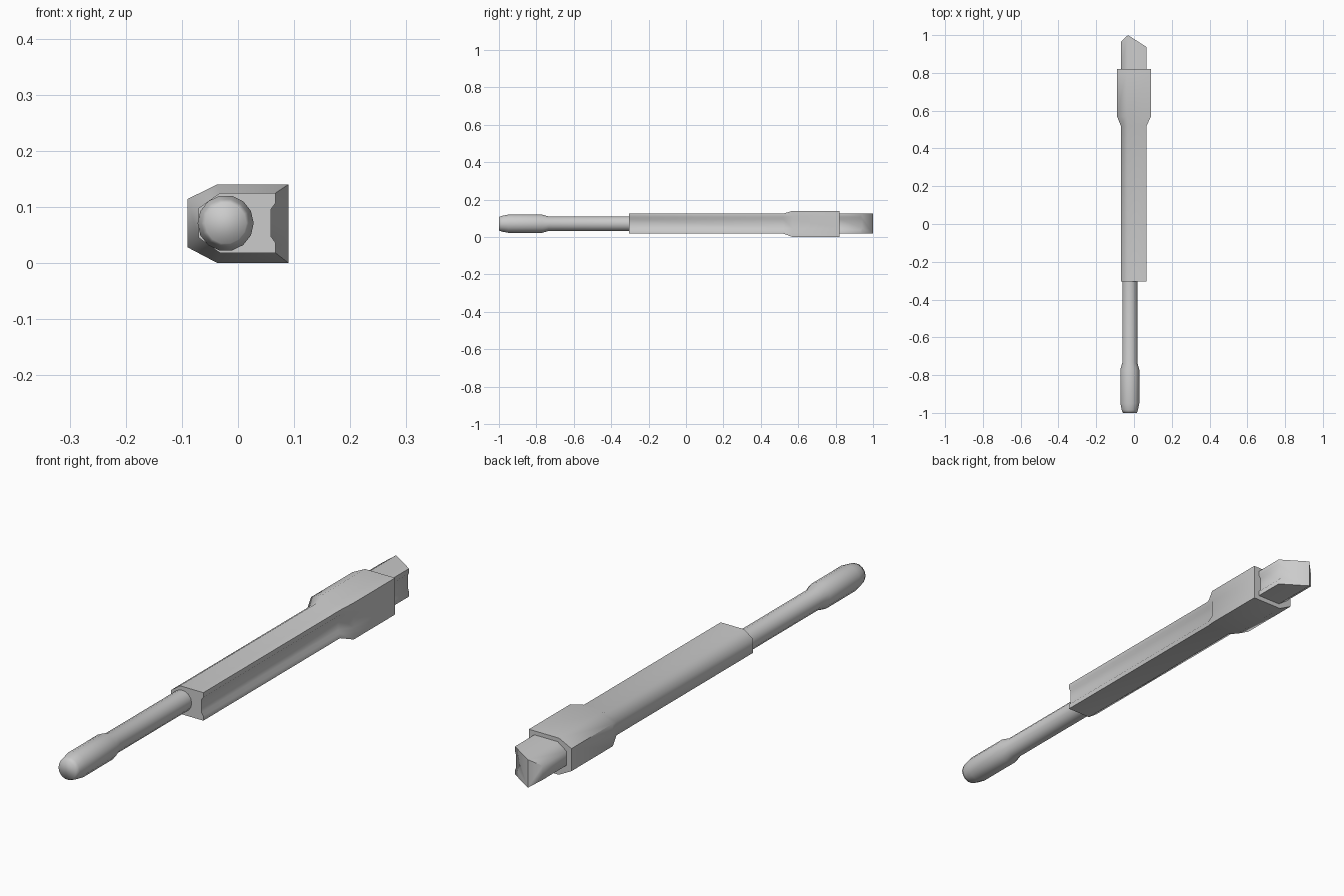
import bpy, bmesh, math

if "Cube" in bpy.data.objects:
    bpy.data.objects.remove(bpy.data.objects["Cube"])

# Cross-sections (x, z): slim body with a grooved right side, and wide head
SLIM = [(-.07, .045), (-.07, .098), (-.032, .125), (.067, .125), (.067, .107),
        (.059, .096), (.059, .047), (.067, .036), (.067, .018), (-.032, .018)]
WIDE = [(-.09, .028), (-.09, .114), (-.037, .14), (.09, .14), (.09, .11),
        (.09, .096), (.09, .046), (.09, .03), (.09, 0), (-.037, 0)]


def finish(name, bm, angle):
    bmesh.ops.recalc_face_normals(bm, faces=bm.faces)
    me = bpy.data.meshes.new(name)
    bm.to_mesh(me)
    bm.free()
    ob = bpy.data.objects.new(name, me)
    bpy.context.collection.objects.link(ob)
    bpy.ops.object.select_all(action='DESELECT')
    bpy.context.view_layer.objects.active = ob
    ob.select_set(True)
    bpy.ops.object.shade_smooth_by_angle(angle=math.radians(angle))
    return ob


def loft(bm, rings):
    loops = [[bm.verts.new(p) for p in ring] for ring in rings]
    n = len(loops[0])
    for a, b in zip(loops, loops[1:]):
        for i in range(n):
            j = (i + 1) % n
            bm.faces.new((a[i], a[j], b[j], b[i]))
    return loops[0], loops[-1]


def section(profile, y):
    return [(x, y, z) for x, z in profile]


def tip_y(x):
    # Two slanted planes meeting in a ridge
    return 1 + (x + .032) * .92 if x < -.032 else 1 - (x + .032) * .64


# Main casing: grooved body, flared head and ridged tip
bm = bmesh.new()
start, end = loft(bm, [
    section(SLIM, -.305), section(SLIM, .52), section(WIDE, .57),
    section(WIDE, .82), section(SLIM, .82),
    [(x, tip_y(x), z) for x, z in SLIM]])
bm.faces.new(start)
bm.faces.new((end[9], end[0], end[1], end[2]))
bm.faces.new(end[2:])
finish("casing", bm, 60)

# Round rod with a thicker rounded grip, turned about the y axis
ROD = [(-1, .037), (-.985, .043), (-.95, .05), (-.77, .05), (-.735, .04), (-.25, .04)]
SIDES = 14
bm = bmesh.new()
start, end = loft(bm, [
    [(-.022 + r * math.cos(math.tau * i / SIDES), y,
      .071 + r * math.sin(math.tau * i / SIDES)) for i in range(SIDES)]
    for y, r in ROD])
bm.faces.new(start)
bm.faces.new(end)
finish("rod", bm, 75)
